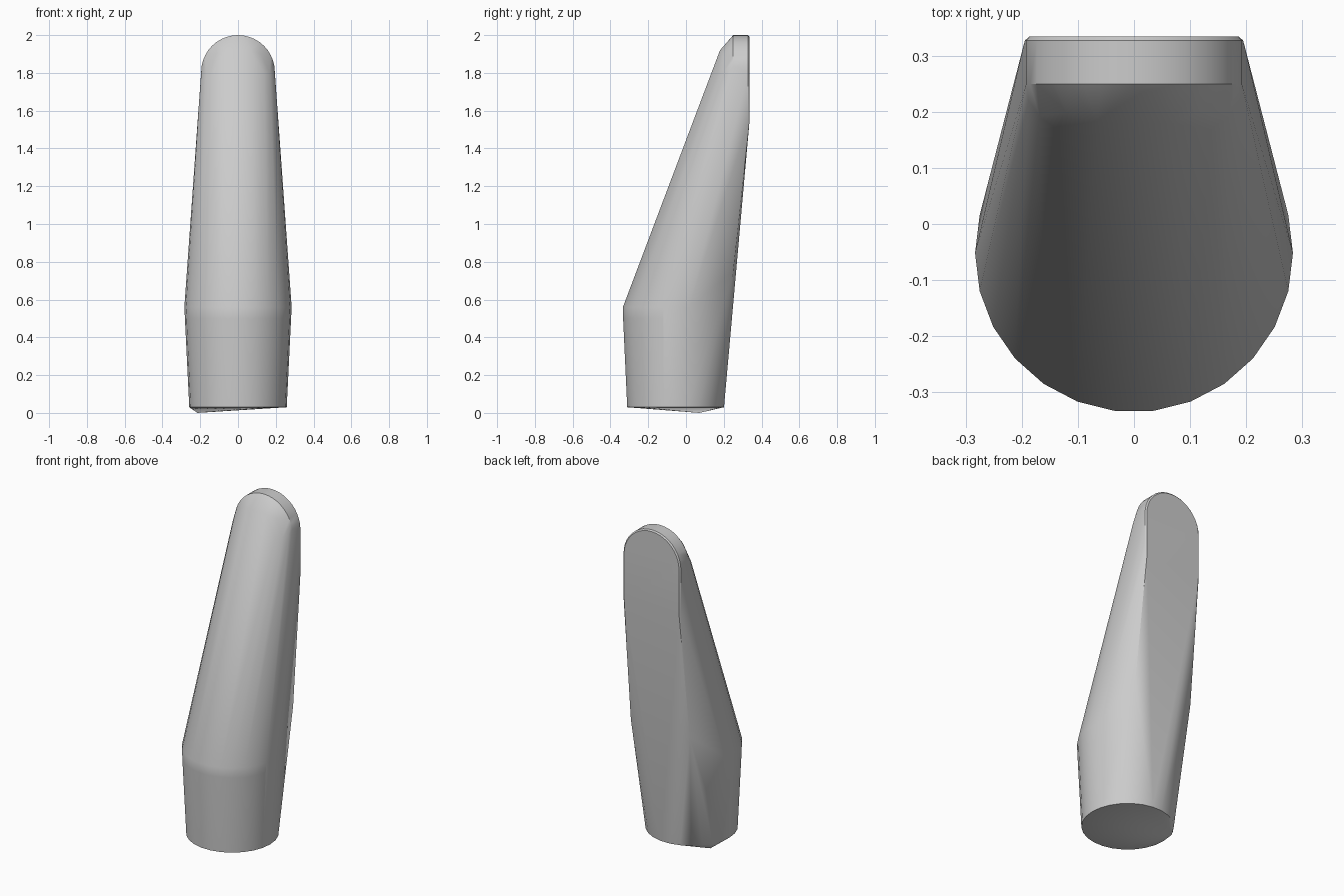
import bpy, bmesh
from math import sin, cos, pi, radians

cube = bpy.data.objects.get("Cube")
if cube:
    bpy.data.objects.remove(cube)

grey = bpy.data.materials.new("plain_grey")
grey.use_nodes = True
grey.diffuse_color = (0.6, 0.6, 0.6, 1)
grey.node_tree.nodes["Principled BSDF"].inputs["Base Color"].default_value = (0.6, 0.6, 0.6, 1)

SIDES = 26


def ring(radius, y, z):
    """Horizontal circle of points."""
    steps = [(i + 0.5) * 2 * pi / SIDES for i in range(SIDES)]
    return [(radius * sin(a), y - radius * cos(a), z) for a in steps]


def arch(radius, y, foot):
    """Upright round-topped outline, its straight sides reaching down to foot."""
    steps = [i * pi / 20 for i in range(21)]
    curve = [(radius * cos(a), y, 1.805 + radius * sin(a)) for a in steps]
    return curve + [(radius, y, foot), (-radius, y, foot)]


def nose(width, depth, y, z):
    """Half ellipse bulging to the front."""
    steps = [(i / 12 - 0.5) * pi for i in range(13)]
    return [(width * sin(a), y - depth * cos(a), z) for a in steps]


# Round foot with a slightly off-level underside
points = ring(0.258, -0.055, 0.03) + [(-0.215, 0.07, 0.0)]
# Softened shoulder
points += ring(0.281, -0.054, 0.5) + ring(0.284, -0.052, 0.56)
# Corners of the flat back
points += [(s * 0.2, 0.25, 0.75) for s in (-1, 1)]
# Round-topped tip with a fine bevel at its back edge
points += arch(0.195, 0.25, 1.8) + arch(0.195, 0.328, 1.53) + arch(0.187, 0.335, 1.53)
# Sloping front of the tip
points += nose(0.195, 0.115, 0.25, 1.8)
points += [(x, 0.18, 1.92) for x in (-0.065, 0, 0.065)]
points += [(s * 0.12, 0.2, 1.9) for s in (-1, 1)]

# Skin the sections into one convex body
bm = bmesh.new()
for p in points:
    bm.verts.new(p)
bmesh.ops.remove_doubles(bm, verts=bm.verts, dist=0.0005)
hull = bmesh.ops.convex_hull(bm, input=bm.verts, use_existing_faces=False)
spare = {v for v in hull["geom_interior"] + hull["geom_unused"]
         if isinstance(v, bmesh.types.BMVert)}
bmesh.ops.delete(bm, geom=list(spare), context="VERTS")
bmesh.ops.dissolve_limit(bm, angle_limit=radians(0.5), verts=bm.verts, edges=bm.edges)
bmesh.ops.recalc_face_normals(bm, faces=bm.faces)

mesh = bpy.data.meshes.new("tapered_body")
bm.to_mesh(mesh)
bm.free()
mesh.materials.append(grey)
body = bpy.data.objects.new("tapered_body", mesh)
bpy.context.collection.objects.link(body)

bpy.ops.object.select_all(action="DESELECT")
body.select_set(True)
bpy.context.view_layer.objects.active = body
bpy.ops.object.shade_smooth_by_angle(angle=radians(30))
